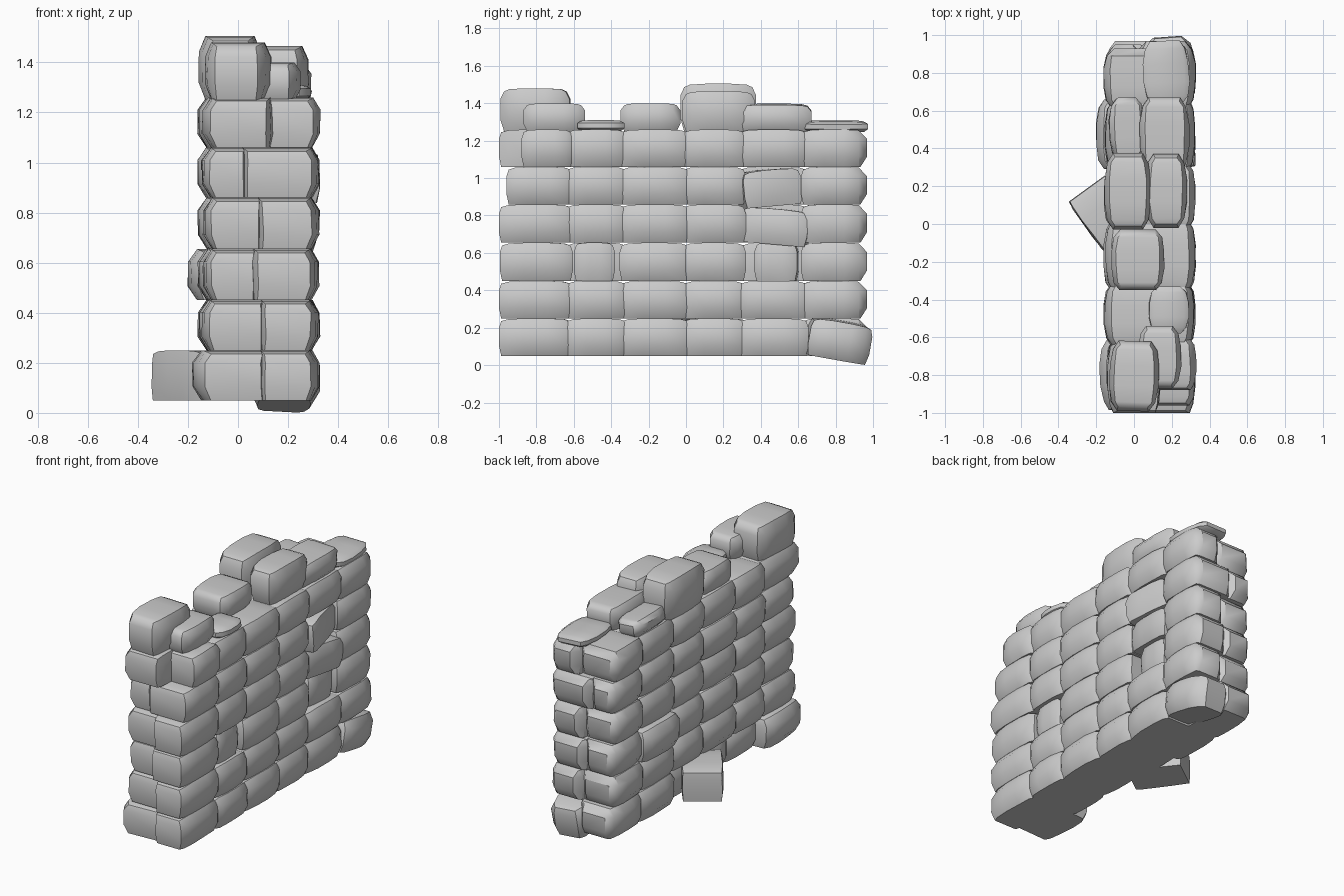
import bpy, bmesh, math, random
from mathutils import Euler, Vector

if "Cube" in bpy.data.objects:
    bpy.data.objects.remove(bpy.data.objects["Cube"])

random.seed(4)


def stone(name, x, y, z, rot=(0, 0, 0), cuts=(.04, .04), ends=(.012, .012), tips=None, jitter=0.003):
    """Worn block filling the x, y, z ranges; rot in degrees about its centre.
    cuts: edge rounding on the -x and +x sides; ends: bulge of the -y and +y ends;
    tips: narrowing of the -y and +y ends (defaults to the side rounding)."""
    c = Vector(((x[0] + x[1]) / 2, (y[0] + y[1]) / 2, (z[0] + z[1]) / 2))
    w, l, h = (x[1] - x[0]) / 2, (y[1] - y[0]) / 2, (z[1] - z[0]) / 2
    section = [(-1, -.45), (-1, .5), (-1, 1), (1, 1), (1, .5), (1, -.45), (1, -1), (-1, -1)]
    bm = bmesh.new()
    rings = []
    # cross-sections along the length: full in the middle, narrowed at the ends
    for t, shrink in ((-1, 1), (-.75, .3), (-.3, 0), (.3, 0), (.75, .3), (1, 1)):
        ring = []
        for sx, sz in section:
            edge = abs(sz) == 1
            side = 0 if sx < 0 else 1
            n = 0 if t < 0 else 1
            tip = tips[n] if tips and tips[n] else cuts[side]
            narrow = cuts[side] * .85 * edge + tip * shrink * (.6 if edge else 1)
            px = sx * (w - narrow) + random.uniform(-jitter, jitter)
            pz = sz * h - (min(.02, .15 * h) * shrink if sz == 1 else 0)
            py = t * l - (math.copysign(ends[n], t) if edge and abs(t) == 1 else 0)
            ring.append(bm.verts.new((px, py, pz)))
        rings.append(ring)
    for a, b in zip(rings, rings[1:]):
        for i in range(8):
            j = (i + 1) % 8
            bm.faces.new((a[i], a[j], b[j], b[i]))
    # each end is three bands, so it bulges outwards like the sides
    for r in (rings[0], rings[-1]):
        for q in ((2, 3, 4, 1), (1, 4, 5, 0), (0, 5, 6, 7)):
            bm.faces.new([r[i] for i in q])
    bmesh.ops.recalc_face_normals(bm, faces=bm.faces)
    me = bpy.data.meshes.new(name)
    bm.to_mesh(me)
    bm.free()
    ob = bpy.data.objects.new(name, me)
    bpy.context.collection.objects.link(ob)
    ob.location = c
    ob.rotation_euler = Euler([math.radians(a) for a in rot])
    for o in bpy.context.selected_objects:
        o.select_set(False)
    ob.select_set(True)
    bpy.context.view_layer.objects.active = ob
    bpy.ops.object.shade_smooth_by_angle(angle=math.radians(40))
    return ob


# Regular courses: two stones thick, six stones long
levels = [.05, .25, .45, .655, .86, 1.06, 1.26]
joints = [-1, -.625, -.335, 0, .30, .635, .97]
left_start = [-.97, -.96, -.95, -.97, -.94, -1]
right_start = [-1, -1, -.995, -1, -.96, -.88]
left_end = [.97, .94, .95, .93, .95, .93]
# places where the stone is displaced: (side, course, column)
special = {("right", 0, 5), ("left", 0, 0), ("left", 0, 3), ("left", 2, 4), ("right", 2, 1),
           ("right", 2, 4), ("right", 3, 4), ("right", 4, 4)}
for k in range(6):
    split = (.10, .10, .07, .09, .03, .12)[k]
    for c in range(6):
        z = (levels[k], levels[k + 1])
        for side in ("left", "right"):
            if (side, k, c) in special:
                continue
            left = side == "left"
            s = random.uniform(-.006, .006)
            a, b = joints[c] - .02, joints[c + 1] + .02
            tips, ends = None, (.012, .012)
            if c == 0:
                a = left_start[k] if left else right_start[k]
                tips = (.03, None)
            if c == 5:
                b = left_end[k] if left else .968
                tips, ends = (None, .055), (.012, .035)
            if left:
                lo = -.14 if c == 0 else -.155
                if k == 0 and c in (1, 2):
                    lo = -.09
                stone(f"left_stone_{k + 1}_{c + 1}", (lo + s, split + .02), (a, b), z,
                      (0, 0, 0), (.04, .012), ends, tips)
            else:
                stone(f"right_stone_{k + 1}_{c + 1}", (split - .02, .322 + s), (a, b), z,
                      (0, 0, 0), (.012, .036), ends, tips)

# Displaced stones
stone("fallen_corner_stone", (.05, .325), (.65, .985), (.03, .235), (-10, 3, 4), tips=(None, .06))
stone("bulging_base_stone", (-.18, .12), (-.98, -.61), (.05, .25), (0, 0, 3), (.045, .012), tips=(.04, None))
stone("jutting_base_stone", (-.275, -.025), (-.12, .22), (.05, .25), (0, 0, 36), (.008, .008), (.004, .004))
stone("base_core_stone", (-.10, .12), (-.02, .34), (.05, .25), cuts=(.03, .01))
stone("protruding_stone", (-.20, .11), (.29, .66), (.45, .655), cuts=(.045, .01))
stone("recessed_stone_a", (.05, .285), (-.60, -.38), (.45, .655), cuts=(.01, .02))
stone("recessed_stone_b", (.03, .275), (.37, .60), (.45, .655), (0, 0, -3), (.01, .02))
stone("tilted_stone_low", (.06, .31), (.30, .66), (.645, .835), (-5, 0, -5), (.01, .025))
stone("tilted_stone_high", (.05, .31), (.285, .60), (.85, 1.045), (5, 0, 11), (.01, .015))

# Broken top course: x range, y range, top height, rotation
top = [
    ((-.13, .13), (-.99, -.62), 1.48, (0, 0, -2)),
    ((.02, .25), (-.87, -.54), 1.40, (0, 0, 0)),
    ((.08, .29), (-.58, -.33), 1.31, (0, 0, 0)),
    ((-.12, .16), (-.35, -.03), 1.40, (0, 0, 0)),
    ((-.155, .09), (-.03, .375), 1.505, (0, 0, 0)),
    ((.06, .28), (-.02, .37), 1.465, (0, 0, 0)),
    ((-.13, .06), (.34, .67), 1.35, (0, 4, 2)),
    ((.03, .29), (.27, .67), 1.395, (0, 2, 0)),
    ((.05, .29), (.63, .97), 1.305, (0, 2, 3)),
]
for i, (x, y, t, r) in enumerate(top):
    stone(f"top_stone_{i + 1}", x, y, (1.25, t), r, (.03, .03), (.02, .02), (.045, .045))
